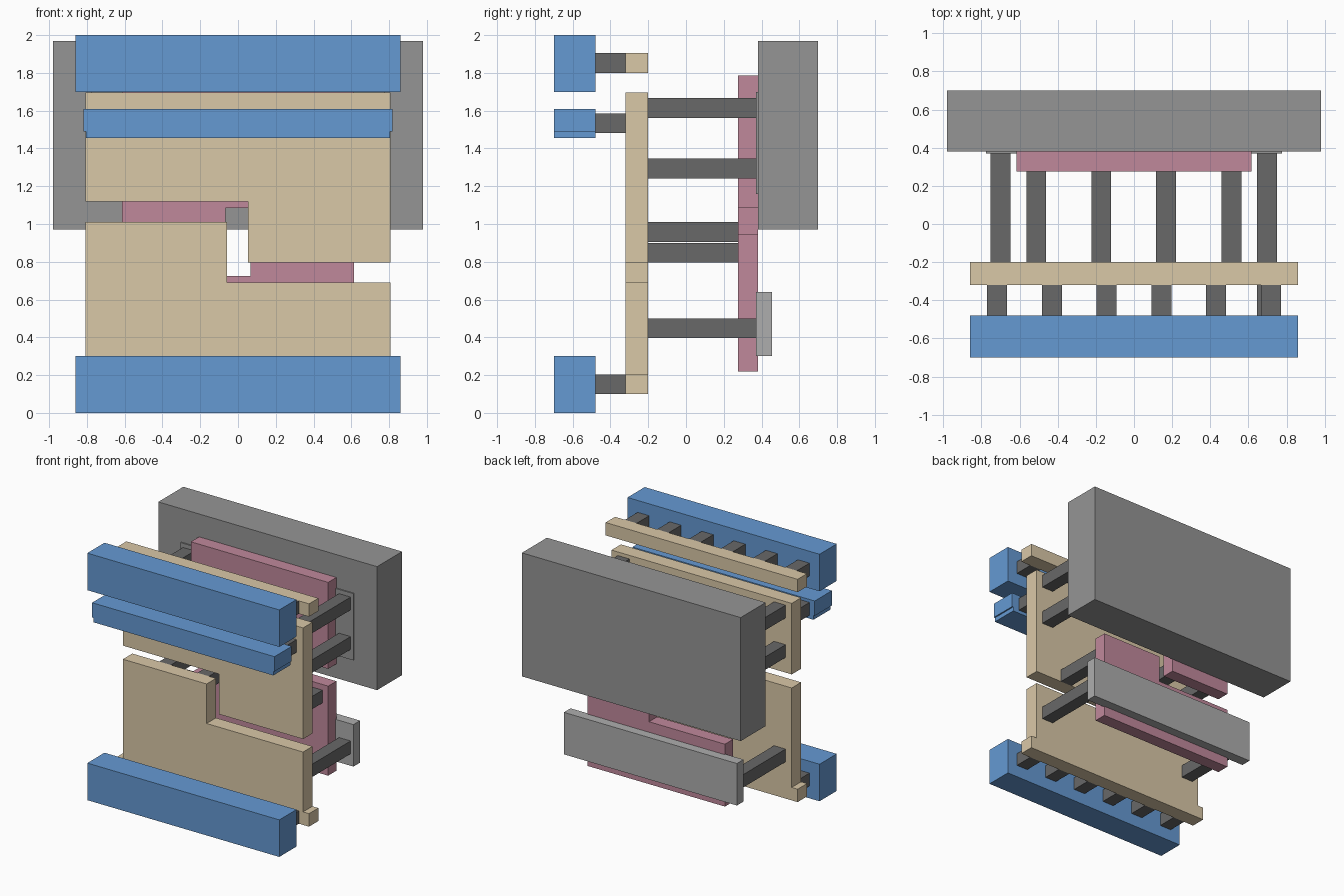
import bpy


def material(name, rgb):
    m = bpy.data.materials.new(name)
    m.diffuse_color = (*rgb, 1)
    return m


BLUE = material("blue", (0.13, 0.32, 0.65))
TAN = material("tan", (0.70, 0.58, 0.39))
PINK = material("pink", (0.53, 0.25, 0.33))
GREY = material("grey", (0.30, 0.30, 0.30))
LIGHT = material("light_grey", (0.42, 0.42, 0.42))
DARK = material("dark_grey", (0.14, 0.14, 0.14))


def plate(name, outline, y0, y1, mat):
    """Extrude an x-z outline (anticlockwise seen from the front) from y0 to y1."""
    n = len(outline)
    verts = [(x, y, z) for y in (y0, y1) for x, z in outline]
    faces = [list(range(n)), list(range(2 * n - 1, n - 1, -1))]
    faces += [(i, i + n, (i + 1) % n + n, (i + 1) % n) for i in range(n)]
    mesh = bpy.data.meshes.new(name)
    mesh.from_pydata(verts, [], faces)
    mesh.materials.append(mat)
    ob = bpy.data.objects.new(name, mesh)
    bpy.context.collection.objects.link(ob)
    return ob


def box(name, x0, x1, y0, y1, z0, z1, mat):
    return plate(name, [(x0, z0), (x1, z0), (x1, z1), (x0, z1)], y0, y1, mat)


def pegs(name, xs, y0, y1, z0, w=0.104):
    for x in xs:
        box(name, x - w / 2, x + w / 2, y0, y1, z0, z0 + w, DARK)


# Front bars
box("top_bar", -0.86, 0.86, -0.70, -0.48, 1.70, 2.0, BLUE)
box("bottom_bar", -0.86, 0.86, -0.70, -0.48, 0, 0.30, BLUE)
plate("middle_bar", [(-0.806, 1.455), (0.806, 1.455), (0.806, 1.49), (0.817, 1.49),
                     (0.817, 1.61), (-0.817, 1.61), (-0.817, 1.49), (-0.806, 1.49)],
      -0.70, -0.48, BLUE)

# Tan rails and interlocking stepped plates
box("top_rail", -0.86, 0.86, -0.32, -0.20, 1.80, 1.904, TAN)
box("bottom_rail", -0.86, 0.86, -0.32, -0.20, 0.10, 0.205, TAN)
plate("upper_front_plate", [(-0.807, 1.12), (0.054, 1.12), (0.054, 0.795),
                            (0.807, 0.795), (0.807, 1.695), (-0.807, 1.695)],
      -0.32, -0.20, TAN)
plate("lower_front_plate", [(-0.807, 0.205), (0.807, 0.205), (0.807, 0.69),
                            (-0.057, 0.69), (-0.057, 1.01), (-0.807, 1.01)],
      -0.32, -0.20, TAN)

# Pink plates, stepped the opposite way
plate("upper_rear_plate", [(-0.615, 0.865), (-0.067, 0.865), (-0.067, 1.085),
                           (0.615, 1.085), (0.615, 1.785), (-0.615, 1.785)],
      0.275, 0.38, PINK)
plate("lower_rear_plate", [(-0.615, 0.22), (0.615, 0.22), (0.615, 0.945),
                           (0.065, 0.945), (0.065, 0.725), (-0.615, 0.725)],
      0.275, 0.38, PINK)

# Rear block, its pad and the lower rear board
box("rear_block", -0.98, 0.98, 0.38, 0.70, 0.97, 1.97, GREY)
box("rear_pad", -0.775, 0.775, 0.37, 0.38, 1.16, 1.70, GREY)
box("lower_rear_board", -0.775, 0.775, 0.37, 0.455, 0.30, 0.64, LIGHT)

# Front connectors
row = [-0.718 + 0.2872 * i for i in range(6)]
pegs("top_connector", row, -0.48, -0.32, 1.80)
pegs("bottom_connector", row, -0.48, -0.32, 0.10)
pegs("middle_connector", (-0.718, 0.698), -0.48, -0.32, 1.482)

# Rear connectors
for z in (1.562, 1.242, 0.397):
    pegs("long_connector", (-0.70, 0.698), -0.20, 0.37, z)
pegs("left_cross_connector", (-0.513, -0.172), -0.20, 0.275, 0.906)
pegs("right_cross_connector", (0.168, 0.512), -0.20, 0.275, 0.795)
